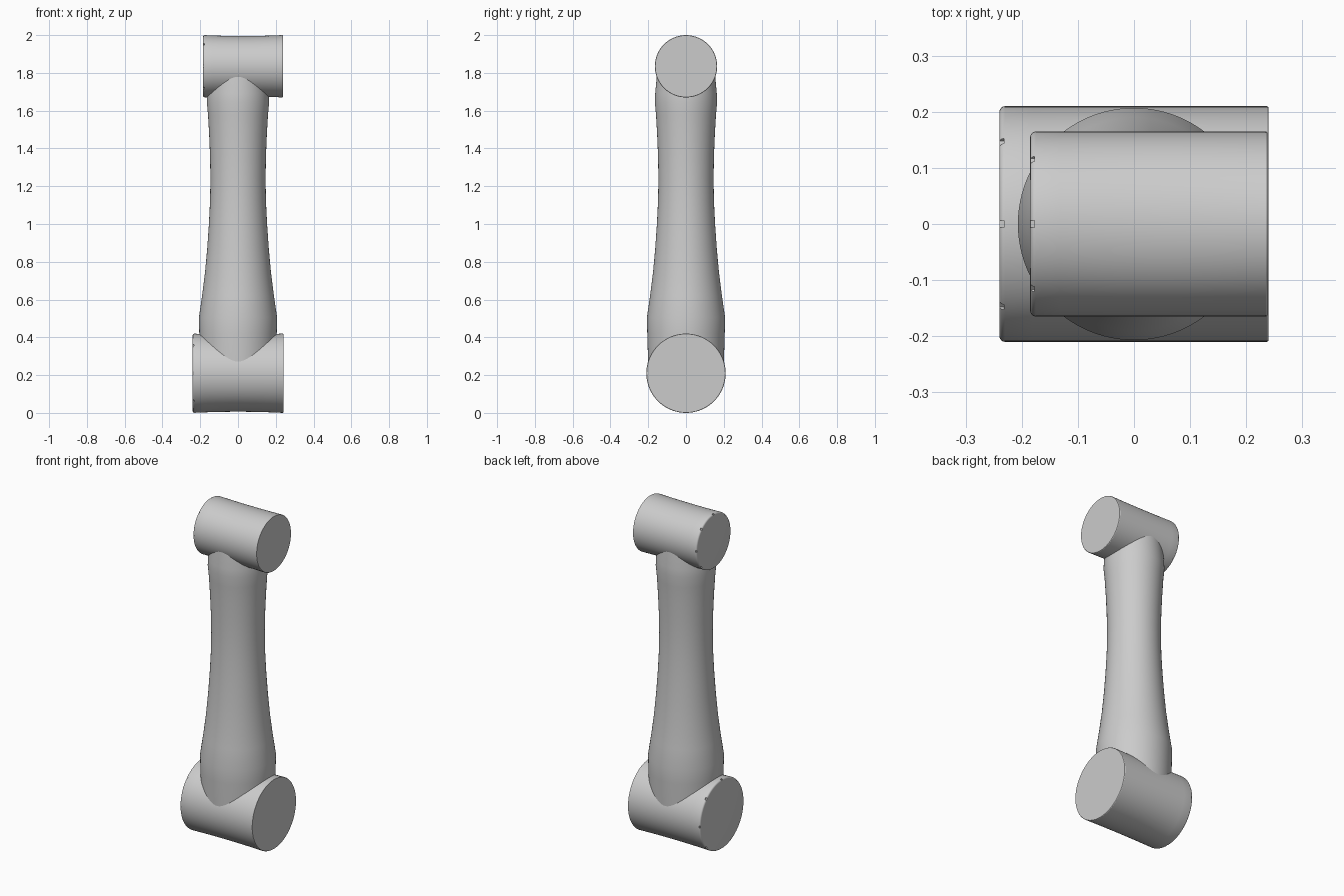
import bpy, bmesh, math
from mathutils import Matrix, Vector

cube = bpy.data.objects.get("Cube")
if cube:
    bpy.data.objects.remove(cube, do_unlink=True)

GREY = (0.6, 0.6, 0.6, 1)
grey = bpy.data.materials.new("plain grey")
grey.use_nodes = True
grey.diffuse_color = GREY
grey.node_tree.nodes["Principled BSDF"].inputs["Base Color"].default_value = GREY


def make_object(name, bm):
    bmesh.ops.recalc_face_normals(bm, faces=bm.faces)
    mesh = bpy.data.meshes.new(name)
    bm.to_mesh(mesh)
    bm.free()
    obj = bpy.data.objects.new(name, mesh)
    bpy.context.collection.objects.link(obj)
    mesh.materials.append(grey)
    return obj


def lathe(profile, steps=96):
    """Closed solid around z from (radius, height) pairs."""
    bm = bmesh.new()
    rings = []
    for r, z in profile:
        rings.append([bm.verts.new((r * math.cos(math.tau * i / steps),
                                    r * math.sin(math.tau * i / steps), z))
                      for i in range(steps)])
    for low, high in zip(rings, rings[1:]):
        for i in range(steps):
            j = (i + 1) % steps
            bm.faces.new((low[i], low[j], high[j], high[i]))
    bm.faces.new(rings[0])
    bm.faces.new(rings[-1])
    return bm


def smooth(obj):
    bpy.ops.object.select_all(action='DESELECT')
    obj.select_set(True)
    bpy.context.view_layer.objects.active = obj
    bpy.ops.object.shade_smooth_by_angle(angle=math.radians(30))


def joint(name, radius, x0, x1, height):
    # Drum lying along x, rounded at the notched end
    bevel = 0.01
    profile = [(radius - bevel * (1 - math.sin(a)), x0 + bevel * (1 - math.cos(a)))
               for a in (math.pi / 2 * k / 4 for k in range(5))]
    profile += [(radius, x0 + (x1 - x0) * k / 8) for k in range(1, 8)]
    profile += [(radius, x1 - 0.003), (radius - 0.002, x1)]
    bm = lathe(profile)
    bm.transform(Matrix.Rotation(math.pi / 2, 4, 'Y'))
    # Very slight hollow along the top and underside
    mid, half = (x0 + x1) / 2, (x1 - x0) / 2
    for v in bm.verts:
        lift = abs(v.co.z) / radius
        v.co.z *= 1 - 0.03 * lift ** 2 * max(0, 1 - ((v.co.x - mid) / half) ** 2)
    bm.transform(Matrix.Translation((0, 0, height)))
    obj = make_object(name, bm)

    # Eight small notches around the rounded rim
    cut = bmesh.new()
    for k in range(8):
        place = (Matrix.Translation((x0, 0, height))
                 @ Matrix.Rotation(math.tau * k / 8, 4, 'X')
                 @ Matrix.Translation((0, 0, radius)))
        bmesh.ops.create_cube(cut, size=1,
                              matrix=place @ Matrix.Diagonal((0.016, 0.013, 0.014, 1)))
    cutter = make_object(name + "_notch_cutter", cut)
    cutter.hide_render = True
    mod = obj.modifiers.new("notches", 'BOOLEAN')
    mod.operation = 'DIFFERENCE'
    mod.solver = 'EXACT'
    mod.object = cutter
    bpy.context.view_layer.objects.active = obj
    bpy.ops.object.modifier_apply(modifier=mod.name)
    bpy.data.objects.remove(cutter, do_unlink=True)
    smooth(obj)
    return obj


joint("lower_joint", 0.21, -0.24, 0.24, 0.21)
joint("upper_joint", 0.165, -0.185, 0.238, 1.835)

# Waisted arm tube with a collar at each end
arm_profile = [(0.198, 0.2), (0.201, 0.28), (0.205, 0.42), (0.207, 0.505),
               (0.19, 0.62), (0.175, 0.74), (0.163, 0.87), (0.154, 1.0),
               (0.148, 1.12), (0.146, 1.24), (0.148, 1.36), (0.153, 1.48),
               (0.159, 1.58), (0.165, 1.645), (0.163, 1.69), (0.156, 1.77),
               (0.15, 1.83)]
smooth(make_object("arm_tube", lathe(arm_profile)))
